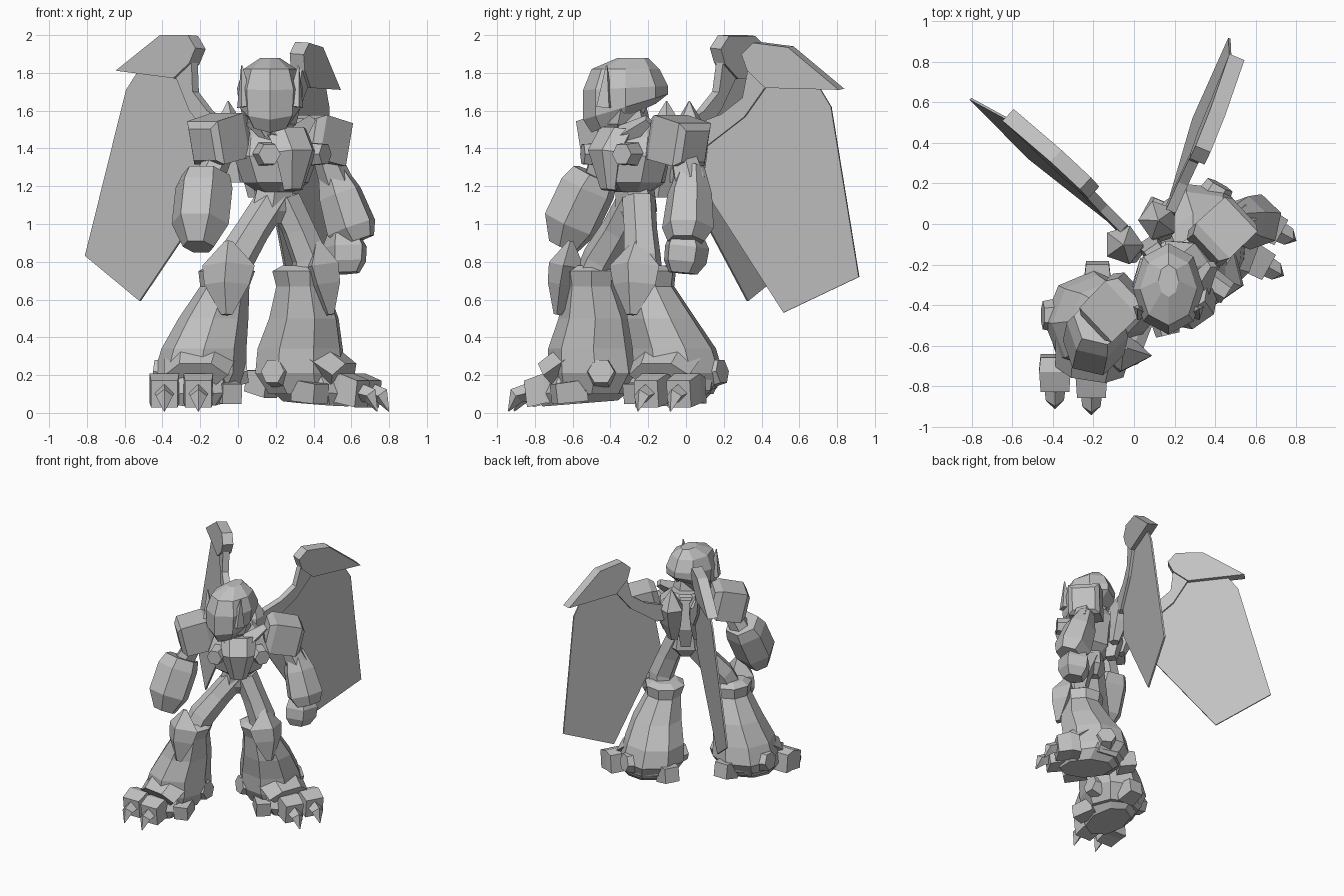
import bpy, bmesh
from math import sin, cos, pi, radians
from mathutils import Matrix, Vector

cube = bpy.data.objects.get("Cube")
if cube:
    bpy.data.objects.remove(cube)

grey = bpy.data.materials.new("plain grey")
grey.use_nodes = True
grey.diffuse_color = (0.54, 0.54, 0.54, 1)
grey.node_tree.nodes["Principled BSDF"].inputs["Base Color"].default_value = grey.diffuse_color

WORLD = Matrix()


def skin(name, rings, frame=WORLD):
    """Join closed rings of points into one capped solid."""
    bm = bmesh.new()
    loops = [[bm.verts.new(frame @ Vector(p)) for p in ring] for ring in rings]
    n = len(loops[0])
    for low, high in zip(loops, loops[1:]):
        for i in range(n):
            j = (i + 1) % n
            bm.faces.new((low[i], low[j], high[j], high[i]))
    bm.faces.new(loops[0][::-1])
    bm.faces.new(loops[-1])
    bmesh.ops.recalc_face_normals(bm, faces=bm.faces)
    mesh = bpy.data.meshes.new(name)
    bm.to_mesh(mesh)
    bm.free()
    mesh.materials.append(grey)
    obj = bpy.data.objects.new(name, mesh)
    bpy.context.collection.objects.link(obj)
    return obj


def stack(name, levels, sides, frame=WORLD, turn=0.0):
    """Level ellipses: x, y, z, half width, half depth, optional slope."""
    rings = []
    for x, y, z, rx, ry, *slope in levels:
        tilt = slope[0] if slope else 0
        angles = [turn + 2 * pi * i / sides for i in range(sides)]
        rings.append([(x + rx * cos(a), y + ry * sin(a), z + tilt * ry * sin(a)) for a in angles])
    return skin(name, rings, frame)


def limb(name, path, sides, frame=WORLD, turn=0.0, flat=1.0):
    """Rings of given radius strung along a path of x, y, z, radius."""
    axis = Vector(path[-1][:3]) - Vector(path[0][:3])
    quat = axis.to_track_quat('Z', 'Y')
    rings = []
    for x, y, z, r in path:
        angles = [turn + 2 * pi * i / sides for i in range(sides)]
        rings.append([Vector((x, y, z)) + quat @ Vector((r * cos(a), r * flat * sin(a), 0))
                      for a in angles])
    return skin(name, rings, frame)


def plate(name, outline, thick, frame):
    """Flat outline in x, z given a thickness along y."""
    return skin(name, [[(x, s * thick / 2, z) for x, z in outline] for s in (-1, 1)], frame)


def place(x, y, z=0.0, yaw=0.0, side=1):
    return (Matrix.Translation((x, y, z)) @ Matrix.Rotation(radians(yaw), 4, 'Z')
            @ Matrix.Diagonal((side, 1, 1, 1)))


SQUARE = pi / 4
body = place(0.2, -0.28, yaw=35)

# Torso
stack("chest", [(0, 0, 1.17, .10, .10), (0, 0, 1.22, .18, .17), (0, 0, 1.36, .24, .19),
                (0, .03, 1.46, .20, .17), (0, .05, 1.54, .11, .10)], 8, body, pi / 8)
limb("breast_plate", [(0, -.1, 1.5, .13), (0, -.18, 1.38, .13), (0, -.16, 1.18, .06)],
     6, body, flat=.6)
stack("belly", [(0, .02, 1.0, .06, .06), (0, .02, 1.07, .14, .10), (0, .01, 1.2, .11, .10)], 6, body)
stack("spine", [(0, .17, 1.14, .05, .05), (0, .2, 1.3, .08, .07), (0, .16, 1.52, .06, .06)],
      4, body, SQUARE)
stack("neck", [(0, 0, 1.5, .10, .10), (-.02, -.02, 1.7, .08, .08)], 6, body)

# Chest bolts, collars and wing roots, mirrored on the body
for side, word in ((-1, "right"), (1, "left")):
    half = body @ Matrix.Diagonal((side, 1, 1, 1))
    limb(word + "_chest_bolt", [(.14, -.1, 1.37, .07), (.18, -.2, 1.37, .06)], 6, half)
    stack(word + "_wing_root", [(.09, .22, 1.22, .04, .04), (.1, .26, 1.36, .08, .07),
                                (.105, .29, 1.5, .1, .1), (.105, .29, 1.65, .004, .004)], 5, half)
    limb(word + "_collar", [(.06, -.1, 1.46, .07), (.2, -.04, 1.55, .03)], 4, half)

# Shoulder pads, set square to the arms
limb("right_shoulder_pad", [(.0, -.32, 1.48, .13), (-.04, -.35, 1.47, .17), (-.17, -.48, 1.43, .165),
                            (-.19, -.5, 1.42, .12)], 4, turn=SQUARE)
limb("left_shoulder_pad", [(.34, -.13, 1.47, .13), (.37, -.1, 1.46, .17), (.51, .03, 1.42, .165),
                           (.53, .05, 1.41, .12)], 4, turn=SQUARE)

# Head, turned straight ahead
head = place(0.17, -0.32)
stack("helmet", [(0, -.01, 1.56, .12, .17, .45), (0, 0, 1.62, .165, .225, .30),
                 (0, 0, 1.72, .175, .225, .05), (0, .0, 1.82, .14, .18),
                 (0, .04, 1.88, .05, .08)], 8, head)
limb("face", [(0, -.1, 1.70, .12), (0, -.11, 1.58, .10), (0, -.1, 1.46, .03)], 4, head)
stack("jaw", [(0, -.05, 1.46, .05, .08), (0, -.04, 1.53, .14, .12), (0, -.02, 1.63, .16, .16)], 6, head)
for side, word in ((-1, "right"), (1, "left")):
    limb(word + "_ear_fin", [(side * .13, -.11, 1.62, .05), (side * .15, -.1, 1.84, .004)], 4, head)

# Wings: skin, crest and arm share one frame at the root
sail = [(.97, -.57), (.73, .31), (.65, .41), (.34, .39), (.22, .19), (.05, .04), (.04, -.2), (.56, -.81)]
crest = [(.78, .41), (.47, .60), (.27, .60), (.21, .53), (.25, .45), (.36, .37)]
arm = [(.25, .47), (.23, .30), (.12, .2), (-.02, .13), (-.06, 0), (.05, .02), (.25, .2), (.36, .38)]
for word, spot, yaw, droop in (("right", (-.07, -.015), 137, 0), ("left", (.175, .07), 67.7, .12)):
    wing = (place(*spot, 1.4, yaw) @ Matrix.Rotation(.07, 4, 'X') @ Matrix.Rotation(droop, 4, 'Y'))
    plate(word + "_wing_skin", sail, .012, wing)
    plate(word + "_wing_crest", crest, .08, wing)
    plate(word + "_wing_arm", arm, .05, wing)

# Right arm ends in a heavy block
limb("right_upper_arm", [(-.1, -.44, 1.36, .07), (-.17, -.48, 1.2, .08)], 6)
limb("right_forearm", [(-.17, -.48, 1.26, .13), (-.18, -.52, 1.19, .155), (-.2, -.61, 1.0, .155),
                       (-.21, -.65, .88, .085)], 6)

# Left arm ends in a fist
limb("left_upper_arm", [(.46, -.02, 1.38, .07), (.52, .02, 1.22, .09)], 6)
limb("left_forearm", [(.49, .03, 1.30, .07), (.54, .02, 1.16, .12), (.60, .01, .98, .14),
                      (.63, .0, .91, .10)], 6)
limb("left_fist", [(.56, .0, .95, .09), (.57, .0, .88, .125), (.57, -.01, .80, .12),
                   (.57, -.02, .74, .08)], 5)

# Thighs
limb("right_thigh", [(.19, -.27, 1.14, .09), (.08, -.36, .97, .09), (-.01, -.45, .82, .10),
                     (-.05, -.50, .7, .10)], 6)
limb("left_thigh", [(.24, -.25, 1.14, .09), (.32, -.24, .97, .09), (.38, -.23, .82, .10),
                    (.37, -.22, .7, .10)], 6)

# Flared lower legs and clawed feet, one build for both sides; lean moves the knee
for word, leg, lean in (("right", place(-.2, -.48, side=-1), .03), ("left", place(.33, -.04, yaw=61), -.03)):
    stack(word + "_shin", [(.01, -.02, .1, .19, .20), (0, 0, .21, .245, .25), (-.02, -.01, .34, .225, .24),
                           (-.07, lean - .03, .5, .185, .195), (-.13, lean - .05, .67, .13, .145),
                           (-.14, lean - .05, .75, .15, .16), (-.14, lean - .05, .78, .10, .10)], 8, leg)
    limb(word + "_knee_guard", [(-.15, lean - .16, .91, .02), (-.15, lean - .18, .78, .14),
                                (-.14, lean - .2, .68, .12), (-.14, lean - .23, .52, .03)], 4, leg, flat=.7)
    stack(word + "_foot", [(.02, -.08, .05, .14, .20, .08), (.02, -.05, .12, .2, .26, .08),
                           (.02, -.02, .2, .2, .24)], 8, leg)
    limb(word + "_ankle_cuff", [(.0, -.12, .29, .19), (.02, -.25, .2, .17)], 6, leg, flat=.5)
    for out, reach in ((.19, -.34), (.01, -.37)):
        limb(word + "_toe", [(out, reach + .17, .12, .1), (out, reach + .1, .13, .11),
                             (out, reach, .1, .1)], 4, leg, SQUARE)
        limb(word + "_claw", [(out, reach + .03, .11, .055), (out, reach - .05, .09, .045),
                              (out, reach - .09, .01, .004)], 4, leg)
    limb(word + "_inner_toe", [(-.12, -.06, .12, .08), (-.17, -.22, .1, .075)], 4, leg, SQUARE)
    limb(word + "_heel_toe", [(-.02, .16, .15, .1), (-.02, .29, .17, .08)], 4, leg, SQUARE)
    for end, spot in ((-1, "inner"), (1, "outer")):
        limb(word + "_" + spot + "_bolt", [(end * .17, .03, .21, .085), (end * .25, .03, .22, .07)], 6, leg)
